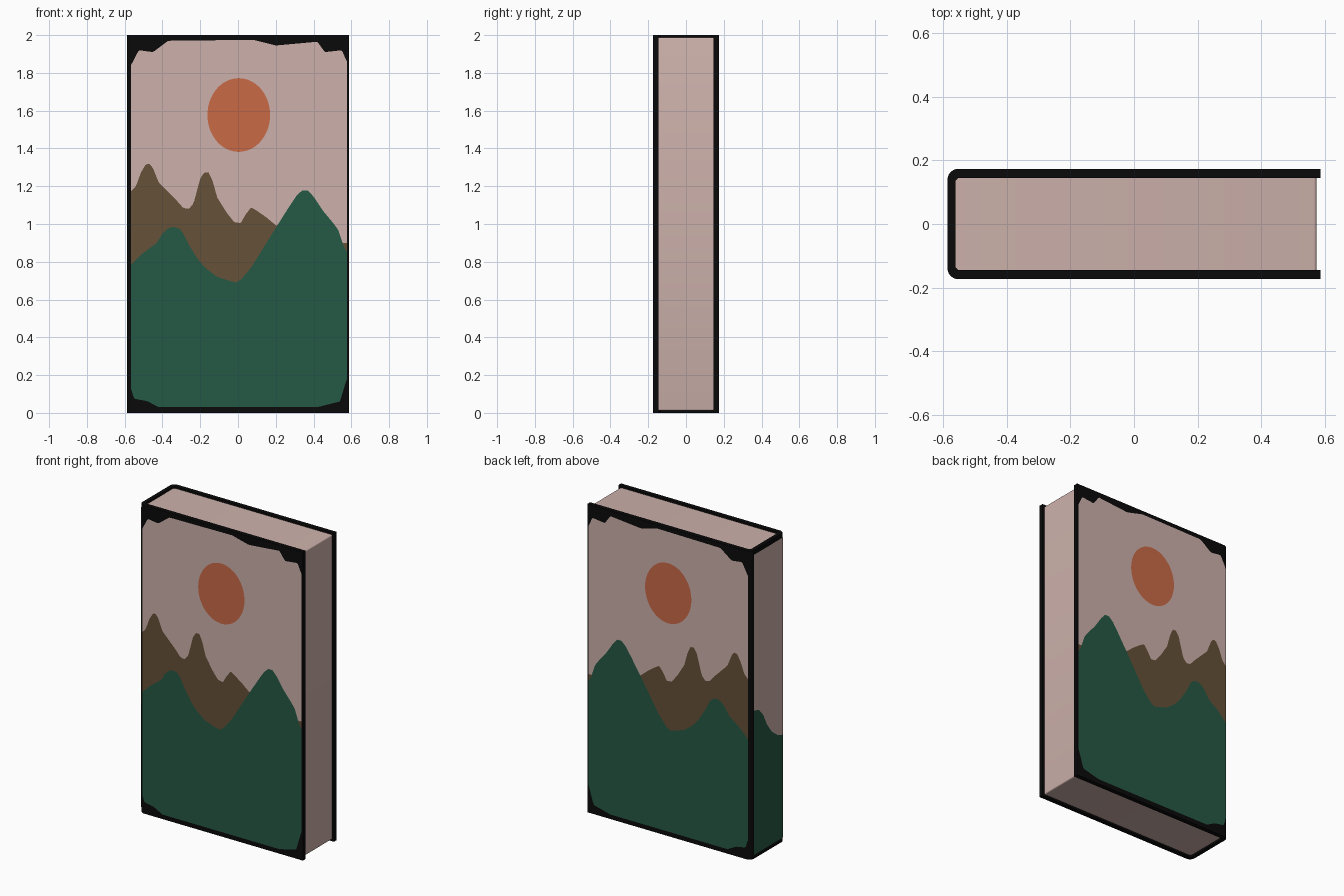
import bpy, bmesh, math

if "Cube" in bpy.data.objects:
    bpy.data.objects.remove(bpy.data.objects["Cube"])

X, Y, H, T, R = 0.587, 0.1735, 2.0, 0.028, 0.034


def material(name, rgb):
    m = bpy.data.materials.new(name)
    m.diffuse_color = (*rgb, 1)
    m.use_nodes = True
    m.node_tree.nodes["Principled BSDF"].inputs["Base Color"].default_value = m.diffuse_color
    return m


BLACK = material("black", (0.003, 0.003, 0.003))
PINK = material("pale_pink", (0.61, 0.44, 0.405))
GREEN = material("forest_green", (0.018, 0.098, 0.056))
BROWN = material("earth_brown", (0.133, 0.082, 0.040))
ORANGE = material("sun_orange", (0.59, 0.143, 0.062))


def finish(name, bm, mats):
    mesh = bpy.data.meshes.new(name)
    bm.to_mesh(mesh)
    bm.free()
    for m in mats:
        mesh.materials.append(m)
    ob = bpy.data.objects.new(name, mesh)
    bpy.context.collection.objects.link(ob)
    return ob


def smooth(ob):
    bpy.ops.object.select_all(action='DESELECT')
    ob.select_set(True)
    bpy.context.view_layer.objects.active = ob
    bpy.ops.object.shade_smooth_by_angle(angle=math.radians(35))


def prism(name, outline, mat):
    bm = bmesh.new()
    base = bm.faces.new([bm.verts.new((x, y, 0)) for x, y in outline])
    ext = bmesh.ops.extrude_face_region(bm, geom=[base])
    top = [v for v in ext["geom"] if isinstance(v, bmesh.types.BMVert)]
    bmesh.ops.translate(bm, verts=top, vec=(0, 0, H))
    bmesh.ops.recalc_face_normals(bm, faces=bm.faces)
    return finish(name, bm, [mat])


# Cover: U-shaped cross-section with a rounded spine
arc = [math.radians(a) for a in range(180, 271, 15)]
half = [(-X + R + R * math.cos(a), -Y + R + R * math.sin(a)) for a in arc]
outer = [(X, Y)] + [(x, -y) for x, y in reversed(half)] + half + [(X, -Y)]
yi, xi = Y - T, -X + 0.025
inner = [(X, -yi), (xi + 0.01, -yi), (xi, -yi + 0.01),
         (xi, yi - 0.01), (xi + 0.01, yi), (X, yi)]
smooth(prism("cover", outer + inner, BLACK))

# Page block: slightly recessed, with softened edges
bm = bmesh.new()
bmesh.ops.create_cube(bm, size=1)
x0, x1 = xi - 0.004, 0.574
for v in bm.verts:
    v.co = (x1 if v.co.x > 0 else x0, v.co.y * 2 * (yi + 0.002),
            1.988 if v.co.z > 0 else 0.012)
edges = [e for e in bm.edges if all(v.co.x > 0 for v in e.verts)
         and abs(e.verts[0].co.y - e.verts[1].co.y) > 0.1]
bmesh.ops.bevel(bm, geom=edges, offset=0.008, segments=3, affect='EDGES', profile=0.5)
smooth(finish("pages", bm, [PINK]))


def sample(points, u):
    if u <= points[0][0]:
        return points[0][1]
    for (a, za), (b, zb) in zip(points, points[1:]):
        if u <= b:
            return za + (zb - za) * (u - a) / (b - a)
    return points[-1][1]


# Painted skylines and the ragged border of the picture
green = [(-.57, .78), (-.51, .84), (-.43, .90), (-.40, .95), (-.37, .977), (-.34, .985),
         (-.31, .975), (-.29, .95), (-.26, .89), (-.21, .81), (-.17, .765), (-.11, .72),
         (-.05, .70), (-.01, .69), (.02, .71), (.07, .77), (.12, .85), (.2, .98), (.27, 1.09),
         (.31, 1.15), (.34, 1.178), (.37, 1.178), (.40, 1.145), (.45, 1.07), (.5, 1.01),
         (.53, .97), (.56, .88), (.58, .85)]
brown = [(-.57, 1.17), (-.54, 1.2), (-.515, 1.27), (-.49, 1.313), (-.47, 1.32), (-.45, 1.295),
         (-.42, 1.22), (-.37, 1.17), (-.33, 1.13), (-.29, 1.085), (-.26, 1.08), (-.235, 1.11),
         (-.2, 1.24), (-.18, 1.272), (-.155, 1.272), (-.135, 1.23), (-.11, 1.14), (-.06, 1.06),
         (-.02, 1.01), (.015, 1.005), (.04, 1.05), (.07, 1.088), (.1, 1.07), (.15, 1.035),
         (.21, .985), (.3, .9)]
low = [(-.567, .13), (-.55, .075), (-.48, .062), (-.42, .03), (.42, .03), (.54, .06), (.576, .18)]
high = [(-.567, 1.84), (-.525, 1.92), (-.45, 1.91), (-.37, 1.97), (.08, 1.975), (.2, 1.945),
        (.42, 1.965), (.46, 1.91), (.55, 1.92), (.576, 1.86)]


def picture(name, place, curves, u0, u1, flip, n):
    """Vertical strips split by the curves: green, brown, then sky."""
    bm = bmesh.new()
    cols = []
    for i in range(n + 1):
        u, zs = u0 + (u1 - u0) * i / n, []
        for c in curves:
            zs.append(max(zs[-1:] + [sample(c, u)]))
        cols.append([(u, z) for z in zs])
    for a, b in zip(cols, cols[1:]):
        for k in range(3):
            if a[k + 1][1] + b[k + 1][1] - a[k][1] - b[k][1] < 1e-4:
                continue
            quad = [a[k], b[k], b[k + 1], a[k + 1]]
            if flip:
                quad.reverse()
            f = bm.faces.new([bm.verts.new(place(*p)) for p in quad])
            f.material_index = k
    bmesh.ops.remove_doubles(bm, verts=bm.verts, dist=1e-5)
    finish(name, bm, [GREEN, BROWN, PINK])


# Same picture on the front and the back, with a sun disc on each
for side, label in ((-1, "front"), (1, "back")):
    picture(label + "_picture", lambda u, z: (u, side * (Y + 0.0015), z),
            [low, green, brown, high], -.567, .577, side > 0, 150)
    bm = bmesh.new()
    ring = [2 * math.pi * i / 64 for i in range(64)]
    bm.faces.new([bm.verts.new((.004 + .166 * math.cos(-side * a), side * (Y + 0.003),
                                1.577 + .195 * math.sin(-side * a))) for a in ring])
    finish(label + "_sun", bm, [ORANGE])

# Spine painting: hillside under plain sky
hill = [(-.16, .69), (-.1, .71), (-.04, .755), (.01, .82), (.05, .9), (.09, .945), (.15, .965)]
picture("spine_picture", lambda u, z: (-X - 0.0015, u, z),
        [[(0, .025)], hill, hill, [(0, 1.972)]], -.152, .146, True, 30)
